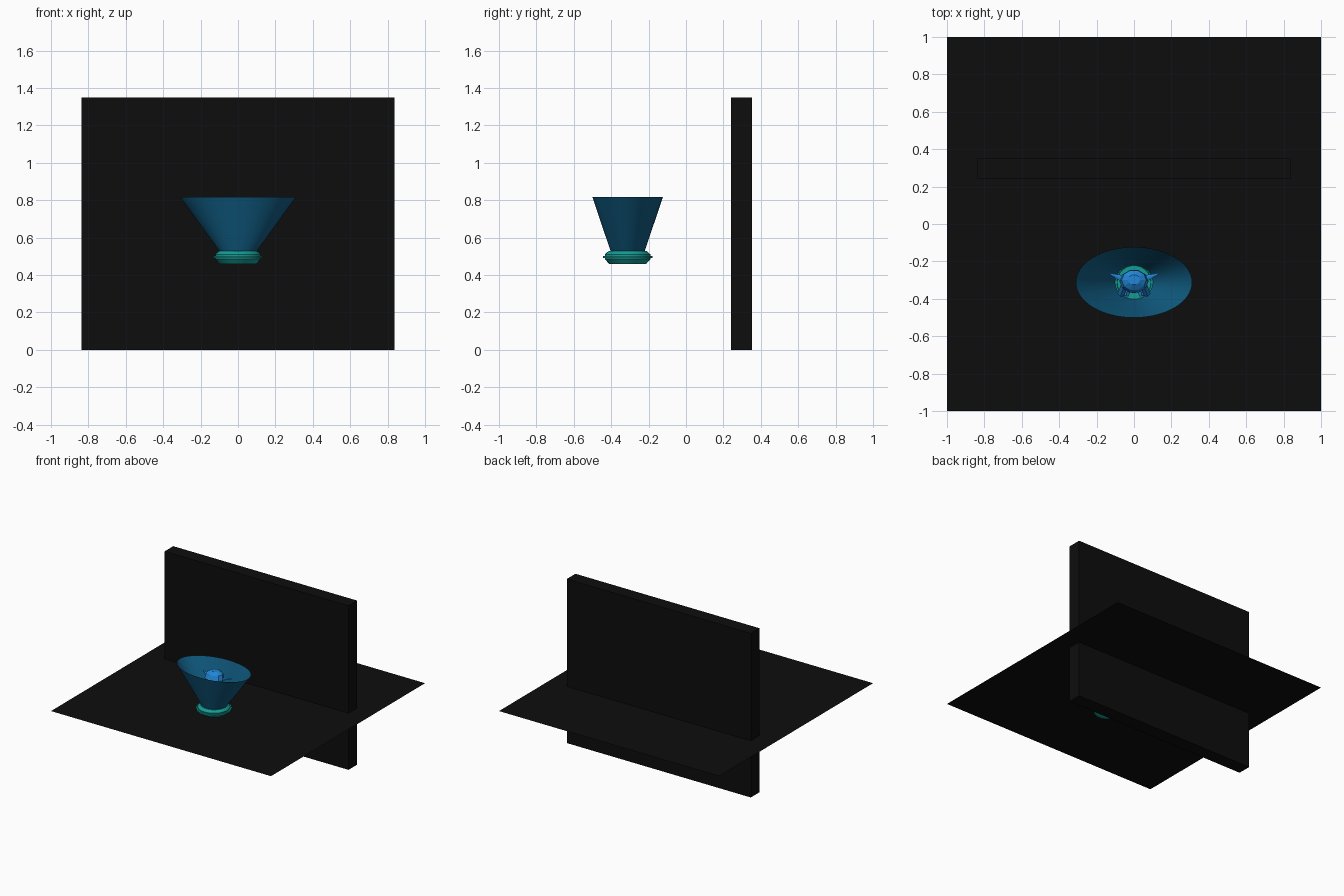
import bpy, bmesh, math
from mathutils import Matrix, Vector

if "Cube" in bpy.data.objects:
    bpy.data.objects.remove(bpy.data.objects["Cube"])


def mat(name, rgb):
    m = bpy.data.materials.new(name)
    m.diffuse_color = (*rgb, 1)
    m.use_nodes = True
    m.node_tree.nodes["Principled BSDF"].inputs["Base Color"].default_value = m.diffuse_color
    return m


BLACK = mat("black", (0.004, 0.004, 0.004))
BEAM = mat("deep_blue", (0.005, 0.105, 0.22))
TEAL = mat("teal", (0.008, 0.33, 0.30))
BLUE = mat("bright_blue", (0.016, 0.24, 0.68))
CY = -0.312          # y of the projector axis


def finish(name, bm, material, smooth=None):
    bmesh.ops.recalc_face_normals(bm, faces=bm.faces)
    me = bpy.data.meshes.new(name)
    bm.to_mesh(me)
    bm.free()
    me.materials.append(material)
    ob = bpy.data.objects.new(name, me)
    bpy.context.collection.objects.link(ob)
    if smooth:
        bpy.context.view_layer.objects.active = ob
        ob.select_set(True)
        bpy.ops.object.shade_smooth_by_angle(angle=math.radians(smooth))
        ob.select_set(False)
    return ob


def loft(name, rings, material, n=32, caps=True, smooth=25):
    """Stack of elliptical rings (rx, ry, z, dy) around the projector axis."""
    bm = bmesh.new()
    loops = []
    for rx, ry, z, dy in rings:
        loops.append([bm.verts.new((rx * math.cos(2 * math.pi * i / n),
                                    CY + dy + ry * math.sin(2 * math.pi * i / n), z))
                      for i in range(n)])
    for a, b in zip(loops, loops[1:]):
        for i in range(n):
            bm.faces.new((a[i], a[(i + 1) % n], b[(i + 1) % n], b[i]))
    if caps:
        bm.faces.new(loops[0])
        bm.faces.new(loops[-1])
    return finish(name, bm, material, smooth)


def rod(name, a, b, r1, r2, material, n=6, flat=1.0):
    """Tapered limb between two points."""
    a, b = Vector(a), Vector(b)
    d = b - a
    m = (Matrix.Translation((a + b) / 2) @ d.to_track_quat('Z', 'Y').to_matrix().to_4x4()
         @ Matrix.Diagonal((1, flat, 1, 1)))
    bm = bmesh.new()
    bmesh.ops.create_cone(bm, cap_ends=True, segments=n, radius1=r1, radius2=r2,
                          depth=d.length, matrix=m)
    return finish(name, bm, material)


# Floor sheet and back wall
bm = bmesh.new()
bmesh.ops.create_grid(bm, x_segments=1, y_segments=1, size=1,
                      matrix=Matrix.Translation((0, 0, 0.466)))
finish("floor_sheet", bm, BLACK)
bm = bmesh.new()
bmesh.ops.create_cube(bm, size=1, matrix=Matrix.Translation((0, 0.297, 0.674))
                      @ Matrix.Diagonal((1.672, 0.112, 1.348, 1)))
finish("back_wall", bm, BLACK)

# Projector base with a thin middle ridge
profile = [(0.098, 0.458), (0.122, 0.485), (0.122, 0.490), (0.133, 0.490), (0.133, 0.502),
           (0.122, 0.502), (0.122, 0.510), (0.102, 0.528), (0.092, 0.528), (0.090, 0.522)]
loft("projector_base", [(r, r, z, 0) for r, z in profile], TEAL)

# Open light beam
loft("light_beam", [(0.098, 0.090, 0.524, 0), (0.311, 0.189, 0.818, 0)], BEAM,
     n=64, caps=False, smooth=30)

# Small low-poly projected figure inside the beam
loft("figure_body", [(0.070, 0.058, 0.53, 0), (0.066, 0.055, 0.60, 0),
                     (0.052, 0.044, 0.67, 0), (0.030, 0.030, 0.70, 0)], BLUE, n=8, smooth=None)
loft("figure_head", [(0.035, 0.030, 0.685, 0), (0.070, 0.055, 0.710, 0), (0.077, 0.063, 0.745, 0.005),
                     (0.066, 0.055, 0.780, 0.012), (0.032, 0.028, 0.800, 0.014)],
     BLUE, n=10, smooth=None)
for side, s in (("left", -1), ("right", 1)):
    rod(side + "_ear", (s * 0.065, CY + 0.022, 0.742), (s * 0.132, CY + 0.047, 0.752),
        0.020, 0.003, BLUE, flat=0.45)
    rod(side + "_arm", (s * 0.050, CY - 0.010, 0.665), (s * 0.068, CY - 0.060, 0.610),
        0.020, 0.022, BLUE)
    rod(side + "_foot", (s * 0.035, CY - 0.030, 0.545), (s * 0.042, CY - 0.072, 0.540),
        0.022, 0.016, BLUE)
